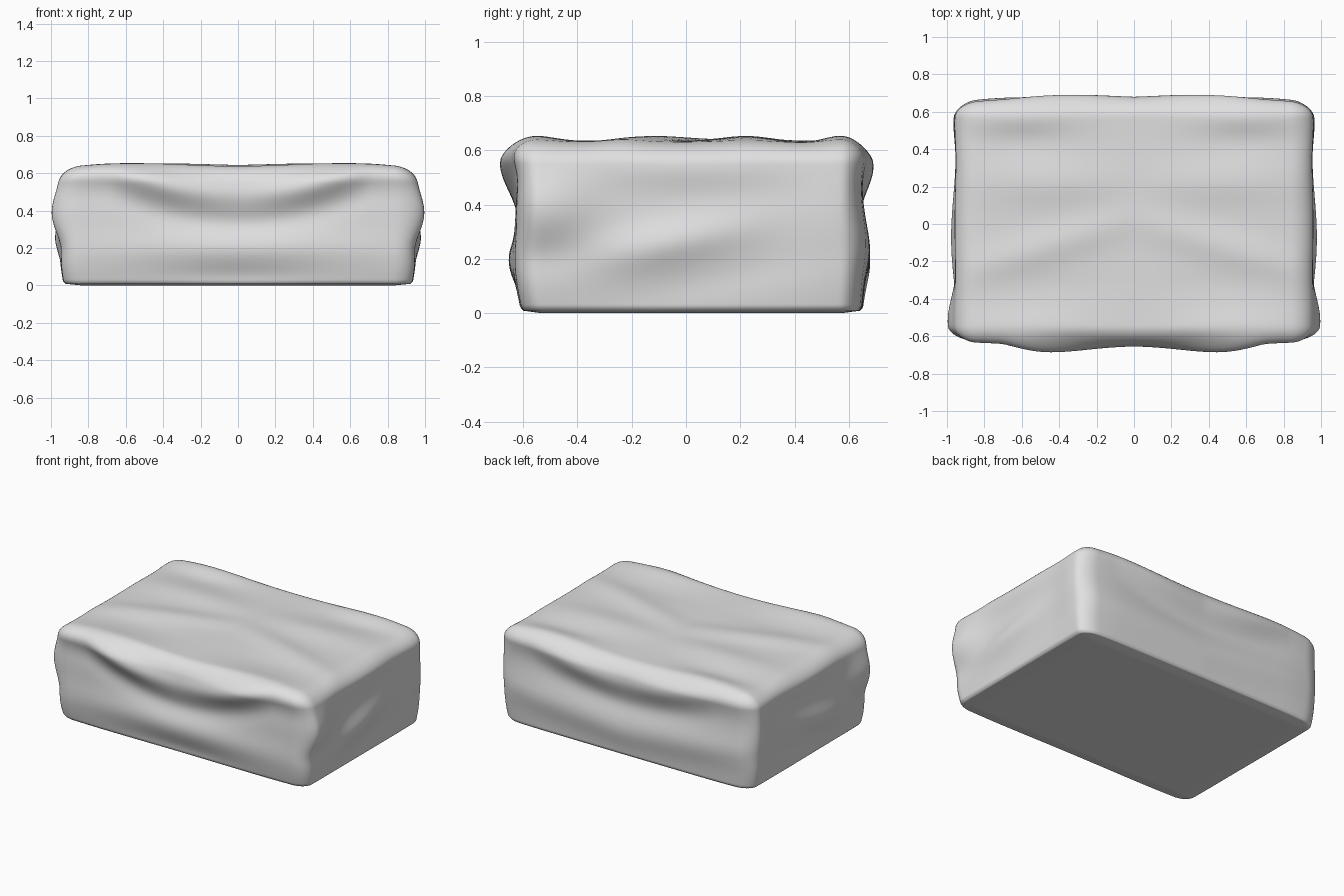
import bpy, bmesh, math
from mathutils import Vector

if "Cube" in bpy.data.objects:
    bpy.data.objects.remove(bpy.data.objects["Cube"])


def g(t, centre, sigma):
    return math.exp(-((t - centre) / sigma) ** 2)


def front_relief(x, z):
    # overhanging lip that sags in the middle, with a hollow and a low bulge
    a = abs(x)
    arc = 0.40 + 0.32 * min(a, 0.7) ** 2
    lip = (0.022 + 0.034 * g(a, 0.45, 0.28)) * g(z, arc + 0.09, 0.085)
    hollow = -0.015 * g(z, arc - 0.07, 0.07) * g(a, 0.0, 0.75)
    bulge = 0.024 * g(z, 0.20, 0.09) * g(a, 0.0, 0.65)
    foot = -0.010 * g(z, 0.05, 0.06) * g(a, 0.0, 0.4)
    return lip + hollow + bulge + foot - 0.004 * g(a, 0.85, 0.15)


def back_relief(x, z):
    a = abs(x)
    arc = 0.41 + 0.2 * min(a, 0.7) ** 2
    lip = (0.02 + 0.016 * g(a, 0.32, 0.3)) * g(z, arc + 0.11, 0.085)
    hollow = -0.012 * g(z, arc - 0.05, 0.07) * g(a, 0.0, 0.7)
    bulge = 0.024 * g(z, 0.19 + 0.08 * a, 0.11)
    return (lip + hollow + bulge) * (1 - 0.4 * g(a, 0.95, 0.25)) - 0.012 * g(a, 0.95, 0.15)


def side_relief(y, z):
    # ledges running diagonally along the short sides
    upper = 0.050 * g(y, -0.52, 0.18) * g(z, 0.39, 0.14)
    notch = -0.012 * g(y, -0.48, 0.22) * g(z, 0.2, 0.08)
    ridge = 0.032 * g(z, 0.27 + 0.2 * y, 0.085) * g(y, -0.08, 0.33)
    under = -0.006 * g(z, 0.10 + 0.2 * y, 0.07) * g(y, 0.1, 0.4)
    high = 0.013 * g(z, 0.53, 0.07) * g(y, 0.0, 0.35)
    rear = 0.018 * g(y, 0.54, 0.14) * g(z, 0.38, 0.25)
    return upper + notch + ridge + under + high + rear


def top_relief(x, y):
    # shallow ripples across the top
    a = abs(x)
    r = 0.017 * g(y, 0.02 - 0.3 * a, 0.10) * g(a, 0.45, 0.5)
    r += 0.017 * g(y, 0.22, 0.12) * g(a, 0.45, 0.4)
    r += 0.018 * g(y, 0.57, 0.08) * g(a, 0.6, 0.3)
    r -= 0.006 * g(y, 0.43, 0.08) * g(a, 0.6, 0.25)
    r += 0.018 * g(y, -0.56, 0.10) * g(a, 0.55, 0.35)
    r -= 0.004 * g(y, -0.33, 0.08) * g(a, 0.45, 0.3)
    return r - 0.006 * g(a, 0.9, 0.12)


def ease(t):
    # packs the grid lines toward the edges
    return 0.25 * t + 0.75 * math.sin(t * math.pi / 2)


# stone block: dense cube mapped to a rounded box, then shaped per side
LO, HI = Vector((-0.946, -0.630, 0.0)), Vector((0.946, 0.655, 0.636))
bm = bmesh.new()
bmesh.ops.create_cube(bm, size=2)
bmesh.ops.subdivide_edges(bm, edges=bm.edges[:], cuts=69, use_grid_fill=True)
for v in bm.verts:
    c = [ease(t) for t in v.co]
    # tighter rounding where the sides meet the flat underside
    rad = (0.11, 0.085, 0.03 if c[2] < 0 else 0.085)
    p, d = [], []
    for i in range(3):
        q = LO[i] + (HI[i] - LO[i]) * (c[i] + 1) / 2
        inner = min(max(q, LO[i] + rad[i]), HI[i] - rad[i])
        p.append(inner)
        d.append((q - inner) / rad[i])
    n = Vector(d)
    if n.length > 0:
        n.normalize()
    x, y, z = (p[i] + rad[i] * n[i] for i in range(3))
    if n.z < 0:
        side = math.hypot(d[0], d[1])
        k = math.hypot(n.x, n.y)
        if side > 0 and k > 0:
            k2 = (1 - 0.4 * (1 - k)) * min(1, side)
            x = p[0] + rad[0] * n.x / k * k2
            y = p[1] + rad[1] * n.y / k * k2
    # narrowing toward the base, most of all at the front and the corners
    taper = max(0.0, 1 - z / 0.18) ** 2
    corner = (abs(x) / 0.95) ** 4 * (abs(y) / 0.65) ** 4
    x *= 1 - (0.014 + 0.008 * corner) * taper
    y *= 1 - ((0.035 if y < 0 else 0.008) + 0.01 * corner) * taper
    dx = n.x * side_relief(y, z)
    dy = n.y * (front_relief(x, z) if n.y < 0 else back_relief(x, z))
    dz = max(n.z, 0) * top_relief(x, y)
    v.co = (x + dx, y + dy, z + dz)
bmesh.ops.recalc_face_normals(bm, faces=bm.faces[:])
for f in bm.faces:
    f.smooth = True

mesh = bpy.data.meshes.new("stone_block")
bm.to_mesh(mesh)
bm.free()
block = bpy.data.objects.new("stone_block", mesh)
bpy.context.collection.objects.link(block)

grey = bpy.data.materials.new("stone grey")
grey.diffuse_color = (0.75, 0.75, 0.76, 1)
grey.use_nodes = True
grey.node_tree.nodes["Principled BSDF"].inputs["Base Color"].default_value = grey.diffuse_color
mesh.materials.append(grey)
